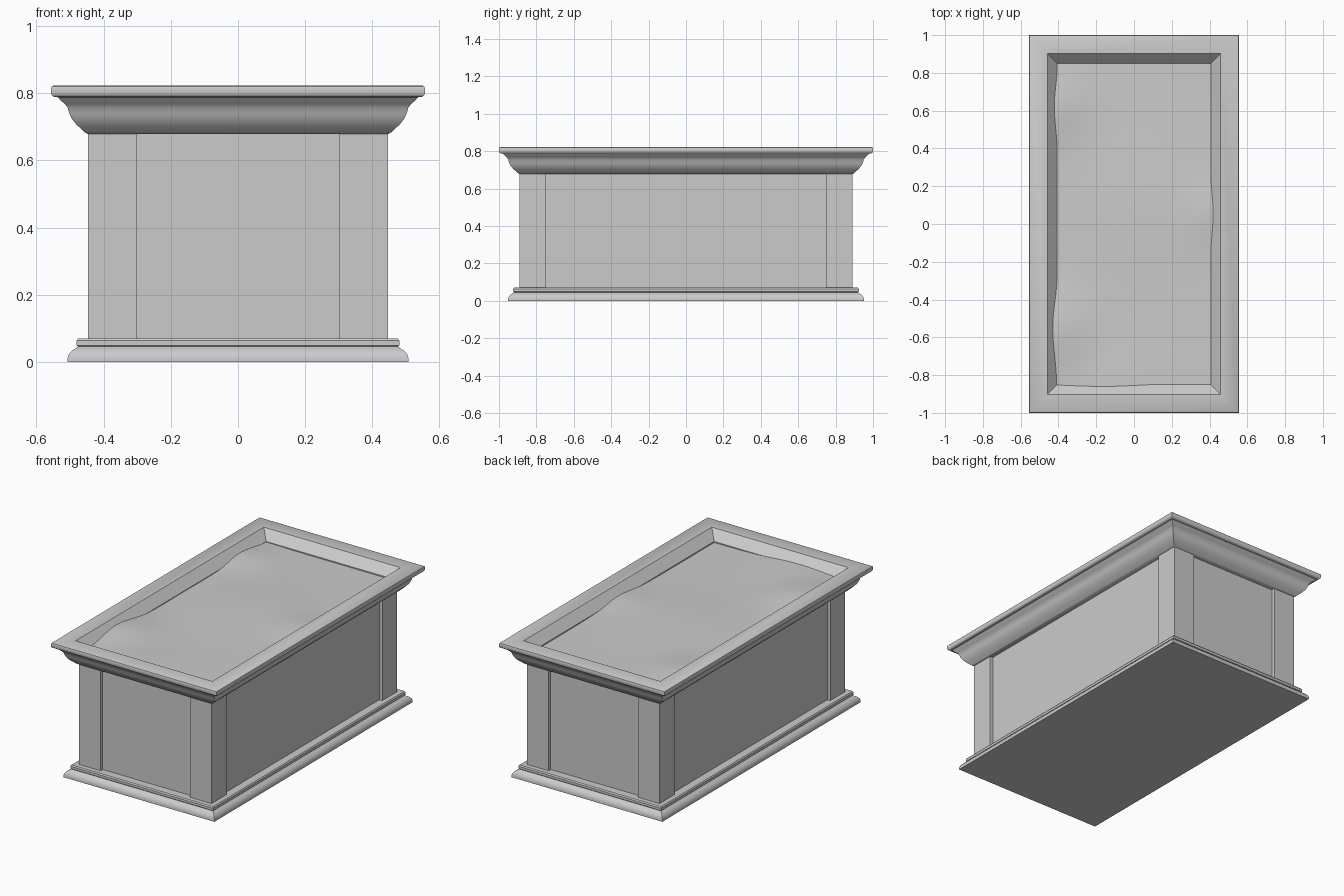
import bpy, bmesh, math

if "Cube" in bpy.data.objects:
    bpy.data.objects.remove(bpy.data.objects["Cube"])

HX, HY = 0.446, 0.89   # half size of the body at the corner posts


def finish(name, bm, angle=35):
    bmesh.ops.recalc_face_normals(bm, faces=bm.faces)
    me = bpy.data.meshes.new(name)
    bm.to_mesh(me)
    bm.free()
    me.shade_smooth()
    me.set_sharp_from_angle(angle=math.radians(angle))
    ob = bpy.data.objects.new(name, me)
    bpy.context.collection.objects.link(ob)
    return ob


def moulding(name, profile, closed):
    """Sweep an (offset, z) profile round the rectangle with mitred corners."""
    bm = bmesh.new()
    rings = [[bm.verts.new((sx * (HX + d), sy * (HY + d), z))
              for sx, sy in ((-1, -1), (1, -1), (1, 1), (-1, 1))]
             for d, z in profile]
    pairs = list(zip(rings, rings[1:]))
    if closed:
        pairs.append((rings[-1], rings[0]))
    else:
        bm.faces.new(rings[0])
        bm.faces.new(rings[-1])
    for a, b in pairs:
        for i in range(4):
            j = (i + 1) % 4
            bm.faces.new((a[i], a[j], b[j], b[i]))
    return finish(name, bm)


# Stepped plinth: quarter-round with a bead on top
moulding("base_moulding", [
    (0.061, 0), (0.061, 0.012), (0.057, 0.024), (0.048, 0.034), (0.037, 0.041),
    (0.030, 0.046), (0.034, 0.050), (0.034, 0.064), (0.029, 0.071),
    (-0.03, 0.071)], closed=False)

# Recessed side panels
moulding("side_panels", [(-0.02, 0.06), (-0.02, 0.69)], closed=False)

# Four corner posts
bm = bmesh.new()
for sx in (-1, 1):
    for sy in (-1, 1):
        vs = bmesh.ops.create_cube(bm, size=1)["verts"]
        for v in vs:
            v.co.x = sx * (HX - 0.073 + v.co.x * 0.146)
            v.co.y = sy * (HY - 0.071 + v.co.y * 0.142)
            v.co.z = 0.375 + v.co.z * 0.63
finish("corner_posts", bm)

# Cornice and rim, with the sloping inner lip
moulding("cornice_rim", [
    (-0.03, 0.679), (0.002, 0.679), (0.010, 0.684), (0.022, 0.695),
    (0.036, 0.708), (0.047, 0.722), (0.055, 0.738), (0.061, 0.757),
    (0.069, 0.768), (0.080, 0.777), (0.087, 0.785), (0.090, 0.788),
    (0.100, 0.789), (0.106, 0.792), (0.110, 0.798), (0.110, 0.815),
    (0.108, 0.820), (0.103, 0.823), (0.013, 0.823), (-0.039, 0.770),
    (-0.039, 0.700)], closed=True)

# Gently uneven soil: (x, y, height, radius) mounds
MOUNDS = [(-0.42, 0.62, 0.022, 0.17), (-0.42, -0.55, 0.030, 0.2),
          (0.42, 0.05, 0.016, 0.17), (-0.15, -0.88, 0.016, 0.25),
          (0.0, 0.1, 0.012, 0.35)]
bm = bmesh.new()
bmesh.ops.create_grid(bm, x_segments=24, y_segments=48, size=1)
for v in bm.verts:
    v.co.x *= 0.44
    v.co.y *= 0.885
    v.co.z = 0.763 + sum(h * math.exp(-((v.co.x - x) ** 2 + (v.co.y - y) ** 2) / r ** 2)
                         for x, y, h, r in MOUNDS)
finish("soil", bm, 60)
